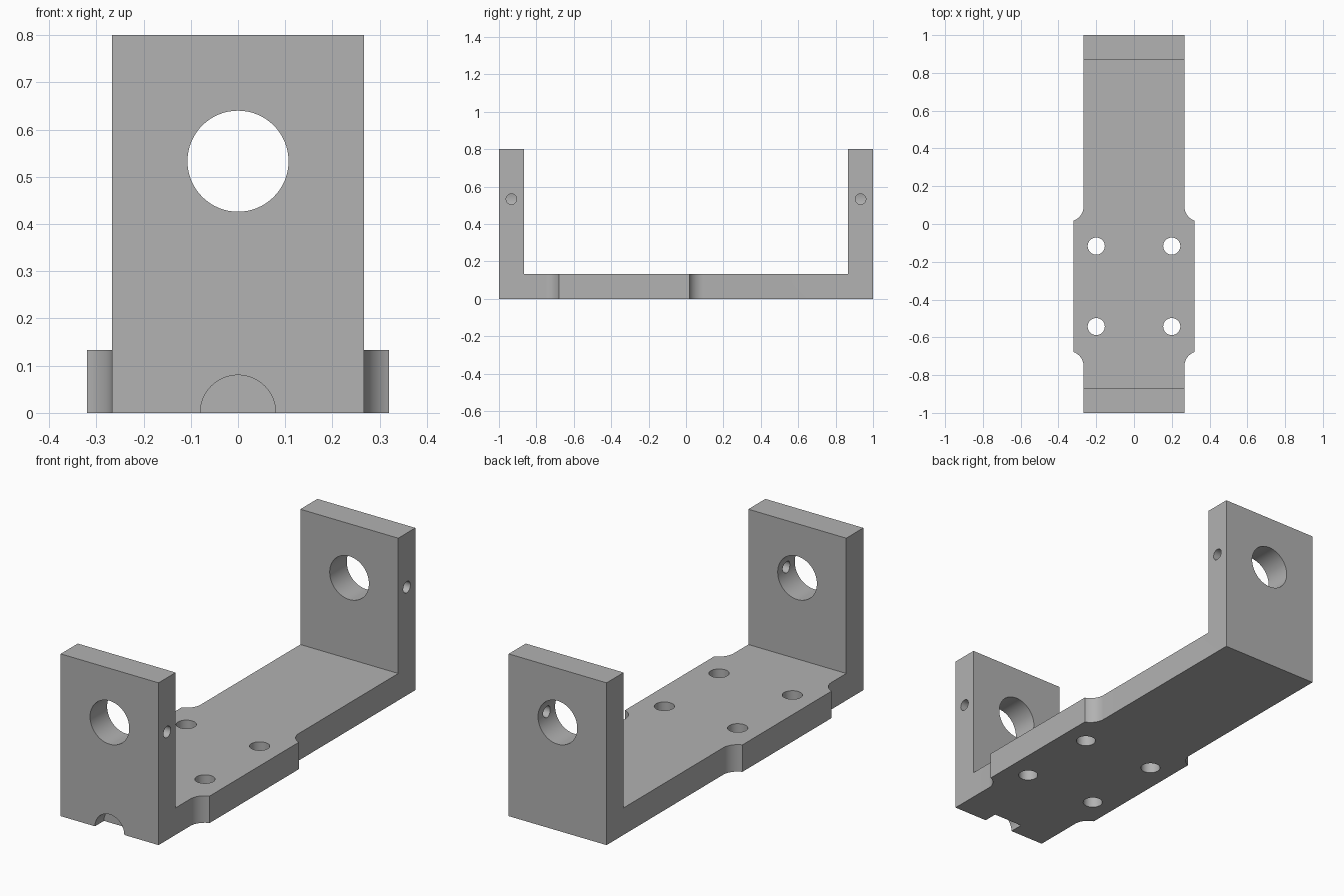
import bpy, bmesh, math
from mathutils import Vector, Matrix

if "Cube" in bpy.data.objects:
    bpy.data.objects.remove(bpy.data.objects["Cube"])

HALF_W, WING_W = 0.267, 0.32      # half widths of the bracket and its wide section
T, H = 0.133, 0.8                 # wall thickness, wall height
MID = -0.33                       # centre of the wide section along y
HOLE_Z = 0.533

metal = bpy.data.materials.new("plain grey")
metal.diffuse_color = (0.445, 0.445, 0.445, 1)
metal.use_nodes = True
metal.node_tree.nodes["Principled BSDF"].inputs["Base Color"].default_value = metal.diffuse_color


def prism(name, points, direction):
    """Extrude a closed outline along a direction."""
    bm = bmesh.new()
    face = bm.faces.new([bm.verts.new(p) for p in points])
    ext = bmesh.ops.extrude_face_region(bm, geom=[face])
    verts = [g for g in ext["geom"] if isinstance(g, bmesh.types.BMVert)]
    bmesh.ops.translate(bm, verts=verts, vec=Vector(direction))
    bmesh.ops.recalc_face_normals(bm, faces=bm.faces)
    mesh = bpy.data.meshes.new(name)
    bm.to_mesh(mesh)
    bm.free()
    mesh.materials.append(metal)
    obj = bpy.data.objects.new(name, mesh)
    bpy.context.collection.objects.link(obj)
    return obj


def rod(name, radius, start, direction, n=64):
    """Round cutter from a start point along a direction."""
    turn = Vector(direction).to_track_quat('Z', 'Y')
    ring = [turn @ Vector((radius * math.cos(a), radius * math.sin(a), 0)) + Vector(start)
            for a in (2 * math.pi * i / n for i in range(n))]
    return prism(name, ring, direction)


def boolean(obj, tool, operation='DIFFERENCE'):
    """Apply a boolean and remove its cutter."""
    tool.hide_render = True
    mod = obj.modifiers.new(tool.name, 'BOOLEAN')
    mod.operation, mod.object, mod.solver = operation, tool, 'EXACT'
    bpy.context.view_layer.objects.active = obj
    bpy.ops.object.modifier_apply(modifier=mod.name)
    bpy.data.objects.remove(tool)


# U-shaped side profile, extruded across the widest section
side = [(-1, 0), (1, 0), (1, H), (1 - T, H), (1 - T, T), (T - 1, T), (T - 1, H), (-1, H)]
bracket = prism("bracket", [(-WING_W, y, z) for y, z in side], (2 * WING_W, 0, 0))

# Plan outline: narrow ends, wide section with concave fillets
R = 0.08
end_angle = math.acos((HALF_W + R - WING_W) / R)
quarter = [(HALF_W, 1)]
for i in range(13):
    a = end_angle * i / 12
    a = math.pi + a
    if i == 12:
        quarter.append((WING_W, MID + 0.423 + R * math.sin(a)))
    else:
        quarter.append((HALF_W + R + R * math.cos(a), MID + 0.423 + R * math.sin(a)))
lower = [(x, 2 * MID - y) for x, y in reversed(quarter[1:])] + [(HALF_W, -1)]
right = [(x, y) for x, y in quarter + lower]
right[0], right[-1] = (HALF_W, 1.1), (HALF_W, -1.1)
outline = right + [(-x, y) for x, y in reversed(right)]
boolean(bracket, prism("plan_cutter", [(x, y, -0.1) for x, y in outline], (0, 0, 1.1)),
        'INTERSECT')

# Shaft hole through each wall, and a set screw hole from the right side into it
for s in (-1, 1):
    y = s * (1 - T / 2)
    boolean(bracket, rod("shaft_hole", 0.107, (0, y - 0.15, HOLE_Z), (0, 0.3, 0)))
    boolean(bracket, rod("screw_hole", 0.028, (0.02, y, HOLE_Z), (0.4, 0, 0), 32))

# Four mounting holes in the base
for x in (-0.2, 0.2):
    for dy in (-0.213, 0.213):
        boolean(bracket, rod("mounting_hole", 0.0453, (x, MID + dy, -0.1), (0, 0, 0.4), 40))

# Blind half-round notch at the foot of the front wall
boolean(bracket, rod("foot_notch", 0.08, (0, -1.1, 0), (0, 0.1 + 0.07, 0)))

# Smooth the round surfaces, keep the edges sharp
bpy.ops.object.select_all(action='DESELECT')
bracket.select_set(True)
bpy.context.view_layer.objects.active = bracket
bpy.ops.object.shade_smooth_by_angle(angle=math.radians(30))
